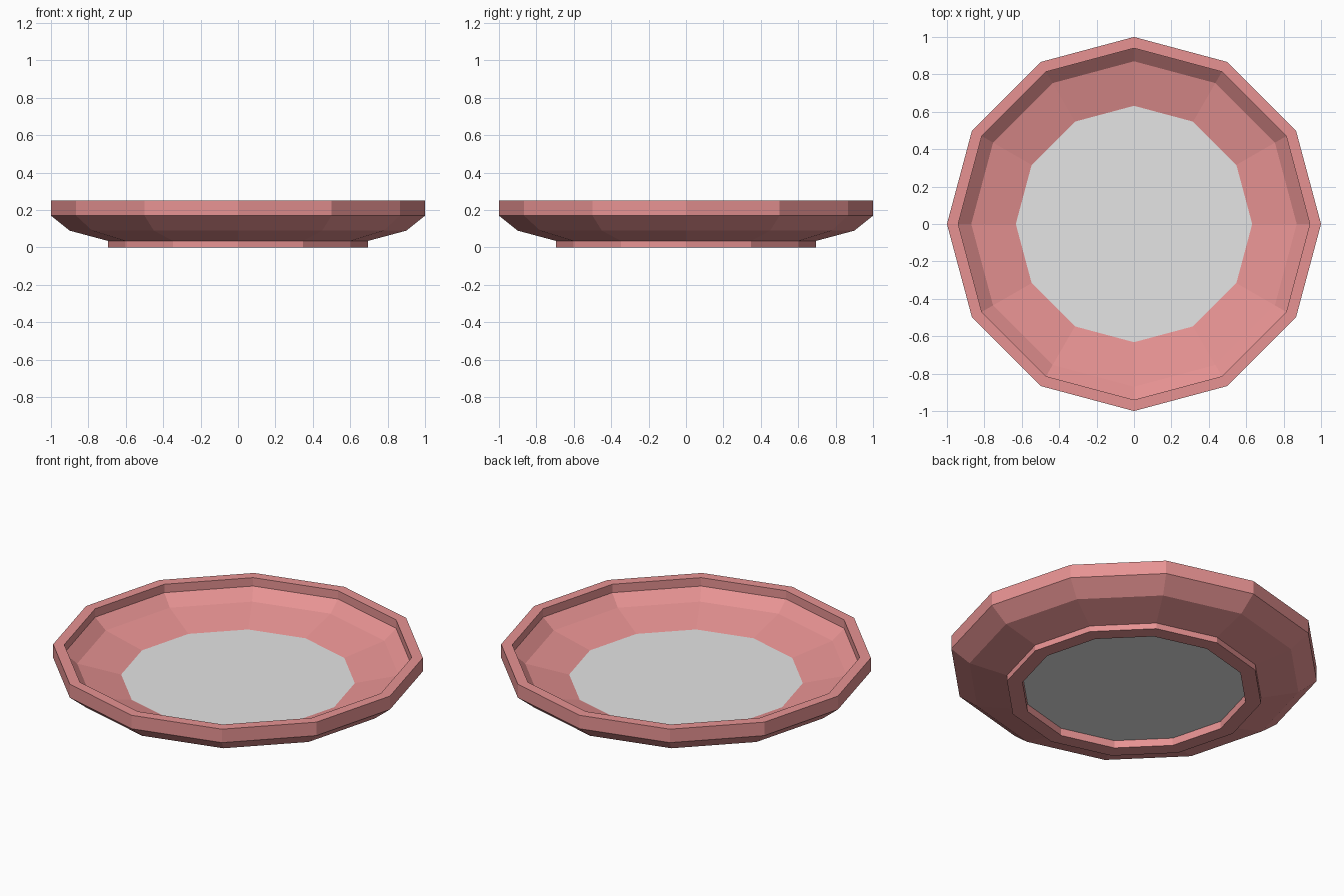
import bpy, bmesh, math

if "Cube" in bpy.data.objects:
    bpy.data.objects.remove(bpy.data.objects["Cube"])

SIDES = 12


def material(name, rgb):
    m = bpy.data.materials.new(name)
    m.diffuse_color = (*rgb, 1)
    m.use_nodes = True
    m.node_tree.nodes["Principled BSDF"].inputs["Base Color"].default_value = m.diffuse_color
    return m


pink = material("dusty_pink", (0.80, 0.29, 0.29))
grey = material("light_grey", (0.78, 0.78, 0.78))

# closed plate profile (radius, height): foot inside, foot, underside, rim, bowl
profile = [(0.61, 0.045), (0.61, 0), (0.695, 0), (0.695, 0.035), (0.90, 0.09),
           (1.0, 0.17), (1.0, 0.25), (0.94, 0.25), (0.94, 0.20), (0.87, 0.14),
           (0.632, 0.085)]

bm = bmesh.new()
rings = []
for r, z in profile:
    rings.append([bm.verts.new((r * math.cos(2 * math.pi * i / SIDES),
                                r * math.sin(2 * math.pi * i / SIDES), z))
                  for i in range(SIDES)])
for a, b in zip(rings, rings[1:]):
    for i in range(SIDES):
        j = (i + 1) % SIDES
        bm.faces.new((a[i], a[j], b[j], b[i]))

# grey centre, seen from above and from below
for ring in (rings[0], rings[-1]):
    bm.faces.new(ring).material_index = 1
bmesh.ops.recalc_face_normals(bm, faces=bm.faces)

mesh = bpy.data.meshes.new("plate")
bm.to_mesh(mesh)
bm.free()
mesh.materials.append(pink)
mesh.materials.append(grey)
plate = bpy.data.objects.new("plate", mesh)
bpy.context.collection.objects.link(plate)
